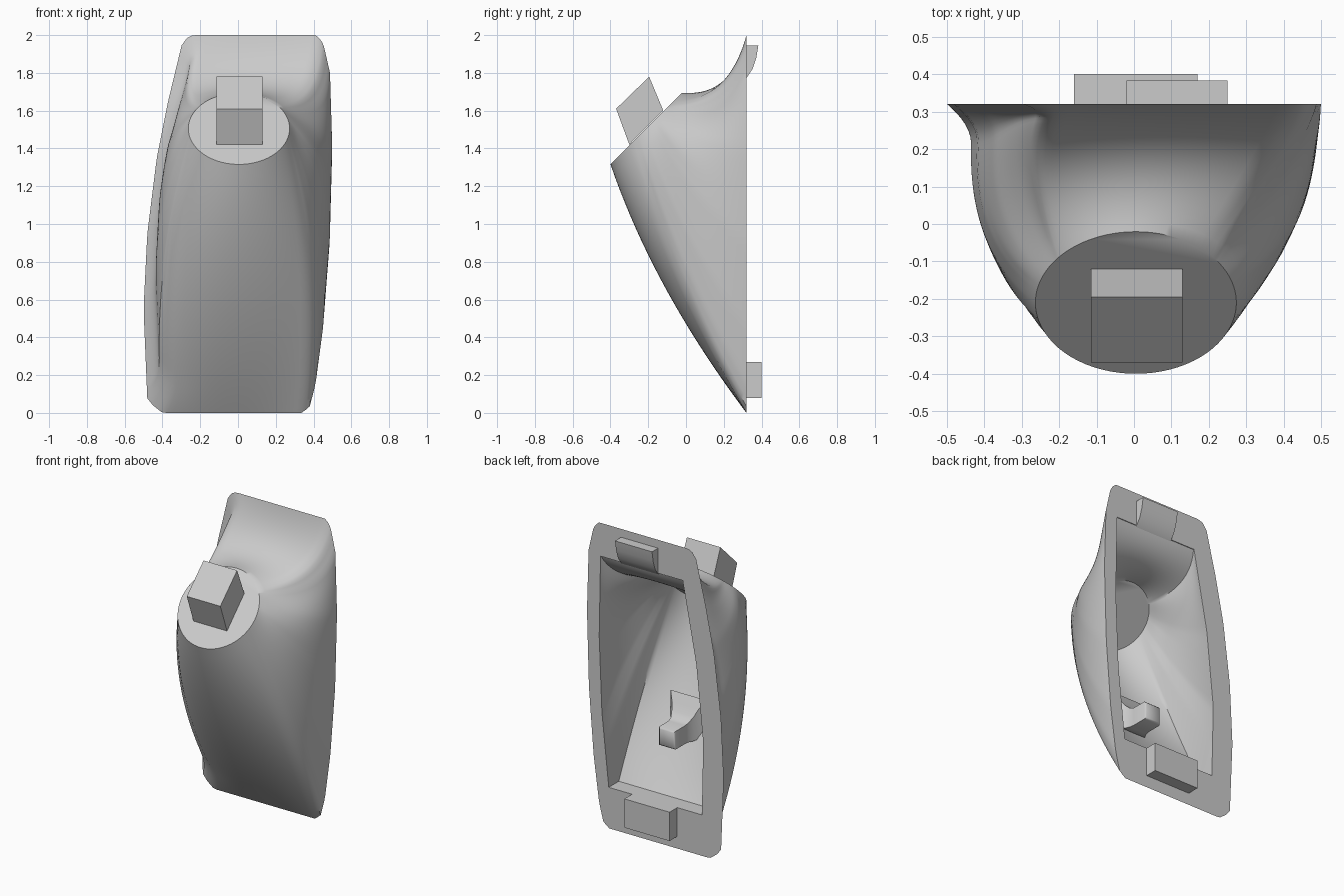
import bpy, bmesh, math
from mathutils import Vector

if "Cube" in bpy.data.objects:
    bpy.data.objects.remove(bpy.data.objects["Cube"])

grey = bpy.data.materials.new("light_grey")
grey.use_nodes = True
grey.diffuse_color = (0.6, 0.6, 0.6, 1)
grey.node_tree.nodes["Principled BSDF"].inputs["Base Color"].default_value = (0.6, 0.6, 0.6, 1)

BACK = 0.32
COUNTS = (30, 40, 30, 40)            # samples on top, left, bottom, right
ANGLES = (40, 140, 195, 345, 400)    # where the corners meet the round face


def finish(name, bm, smooth=None):
    bmesh.ops.recalc_face_normals(bm, faces=bm.faces)
    mesh = bpy.data.meshes.new(name)
    bm.to_mesh(mesh)
    bm.free()
    mesh.materials.append(grey)
    obj = bpy.data.objects.new(name, mesh)
    bpy.context.collection.objects.link(obj)
    if smooth:
        bpy.ops.object.select_all(action='DESELECT')
        obj.select_set(True)
        bpy.context.view_layer.objects.active = obj
        bpy.ops.object.shade_smooth_by_angle(angle=math.radians(smooth))
    return obj


def resample(points, count):
    """Evenly spaced points along a polyline, leaving out the last."""
    pts = [Vector(p) for p in points]
    total = sum((b - a).length for a, b in zip(pts, pts[1:]))
    result = []
    for i in range(count):
        d = total * i / count
        for a, b in zip(pts, pts[1:]):
            span = (b - a).length
            if d <= span:
                result.append(a.lerp(b, d / span))
                break
            d -= span
    return result


def outline(sides):
    """Points on the back plane, side by side."""
    return [Vector((p.x, BACK, p.y))
            for side, n in zip(sides, COUNTS) for p in resample(side, n)]


def angles():
    return [math.radians(a + (b - a) * i / n)
            for a, b, n in zip(ANGLES, ANGLES[1:], COUNTS) for i in range(n)]


def round_point(centre, radius, a):
    h = math.sqrt(0.5) * math.sin(a)
    return Vector(centre) + radius * Vector((math.cos(a), h, h))


def loft(starts, centre, radius, bulge, dip, flare, steps):
    """Rings from the back outline to the tilted round face."""
    rings = []
    for k in range(steps + 1):
        t = (k / steps) ** 1.5
        ring = []
        for p, a in zip(starts, angles()):
            s, c = math.sin(a), math.cos(a)
            lip = flare * min(1, 1.5 * min(0, c) ** 2)
            start = p + Vector((lip, 0, 0))
            end = round_point(centre, radius, a)
            # The top scoops inwards, the other sides swell outwards
            scoop = min(1, max(0, (s - .25) / .37))
            scoop *= scoop * (3 - 2 * scoop)
            off_y = -0.105 + 0.205 * scoop + 0.03 * min(0, s)
            ctrl = (start + end) / 2 + Vector((bulge * c, off_y, -dip * scoop))
            q = start * (1 - t) ** 2 + ctrl * 2 * t * (1 - t) + end * t * t
            q.x -= lip * max(0, 1 - t / 0.15) ** 2
            ring.append(q)
        rings.append(ring)
    return rings


def skin(bm, rings):
    """Closed skin over a row of rings, capped at both ends."""
    loops = [[bm.verts.new(p) for p in ring] for ring in rings]
    for a, b in zip(loops, loops[1:]):
        for i in range(len(a)):
            j = (i + 1) % len(a)
            bm.faces.new((a[i], a[j], b[j], b[i]))
    bm.faces.new(loops[0])
    bm.faces.new(loops[-1])


# Hollow housing: outer skin, flat back rim and inner skin
outer_sides = (
    [(.455, 1.94), (.44, 1.975), (.41, 2), (-.24, 2), (-.27, 1.985)],
    [(-.27, 1.985), (-.295, 1.96), (-.37, 1.65), (-.43, 1.35), (-.48, .95),
     (-.5, .55), (-.48, .07), (-.45, .04)],
    [(-.45, .04), (-.4, 0), (.34, 0), (.38, .035)],
    [(.38, .035), (.41, .15), (.45, .45), (.485, .9), (.499, 1.4),
     (.487, 1.8), (.455, 1.94)])
inner_sides = (
    [(.4, 1.78), (-.2, 1.78)],
    [(-.2, 1.78), (-.3, 1.25), (-.35, .75), (-.34, .27)],
    [(-.34, .27), (.34, .27)],
    [(.34, .27), (.39, .75), (.41, 1.25), (.4, 1.78)])

opening = outline(inner_sides)
# The lower edge of the opening has a short level ledge
ledge = [p - Vector((0, 0.1 * max(0, 1 - (p.z - .27) / .25) + .005, 0)) for p in opening]

rings = loft(outline(outer_sides), (.005, -.21, 1.505), .268, .13, .175, .073, 28)[::-1]
rings.append(opening)
rings += loft(ledge, (.005, -.165, 1.46), .225, .095, .09, 0, 20)
bm = bmesh.new()
skin(bm, rings)
finish("housing", bm, 42)


def prism(name, profile, x0, x1, smooth=None):
    """A side profile (y, z) drawn out across x."""
    bm = bmesh.new()
    face = bm.faces.new([bm.verts.new((x0, y, z)) for y, z in profile])
    made = bmesh.ops.extrude_face_region(bm, geom=[face])["geom"]
    bmesh.ops.translate(bm, vec=(x1 - x0, 0, 0),
                        verts=[v for v in made if isinstance(v, bmesh.types.BMVert)])
    return finish(name, bm, smooth)


# Slanted block on the round face
prism("front_block", [(-.3, 1.42), (-.12, 1.6), (-.195, 1.78), (-.37, 1.61)], -.115, .13)

# Mounting tabs on the back rim
prism("lower_tab", [(.315, .08), (.4, .08), (.4, .27), (.315, .27)], -.16, .17)
prism("upper_tab", [(.316, 1.945), (.383, 1.945), (.372, 1.88), (.352, 1.82),
                    (.325, 1.78), (.316, 1.77)], -.02, .25, 30)

# Square peg inside the front wall, spreading where it joins the wall
peg = []
for y, half_w, z, half_h in ((.19, .05, .63, .05), (.18, .06, .63, .06), (.08, .06, .63, .06),
                             (.05, .065, .635, .065), (.02, .08, .65, .08),
                             (-.01, .1, .68, .1), (-.04, .13, .72, .11)):
    peg.append([Vector((.01 + sx * half_w, y, z + sz * half_h))
                for sx, sz in ((-1, -1), (1, -1), (1, 1), (-1, 1))])
bm = bmesh.new()
skin(bm, peg)
finish("inner_peg", bm, 50)
